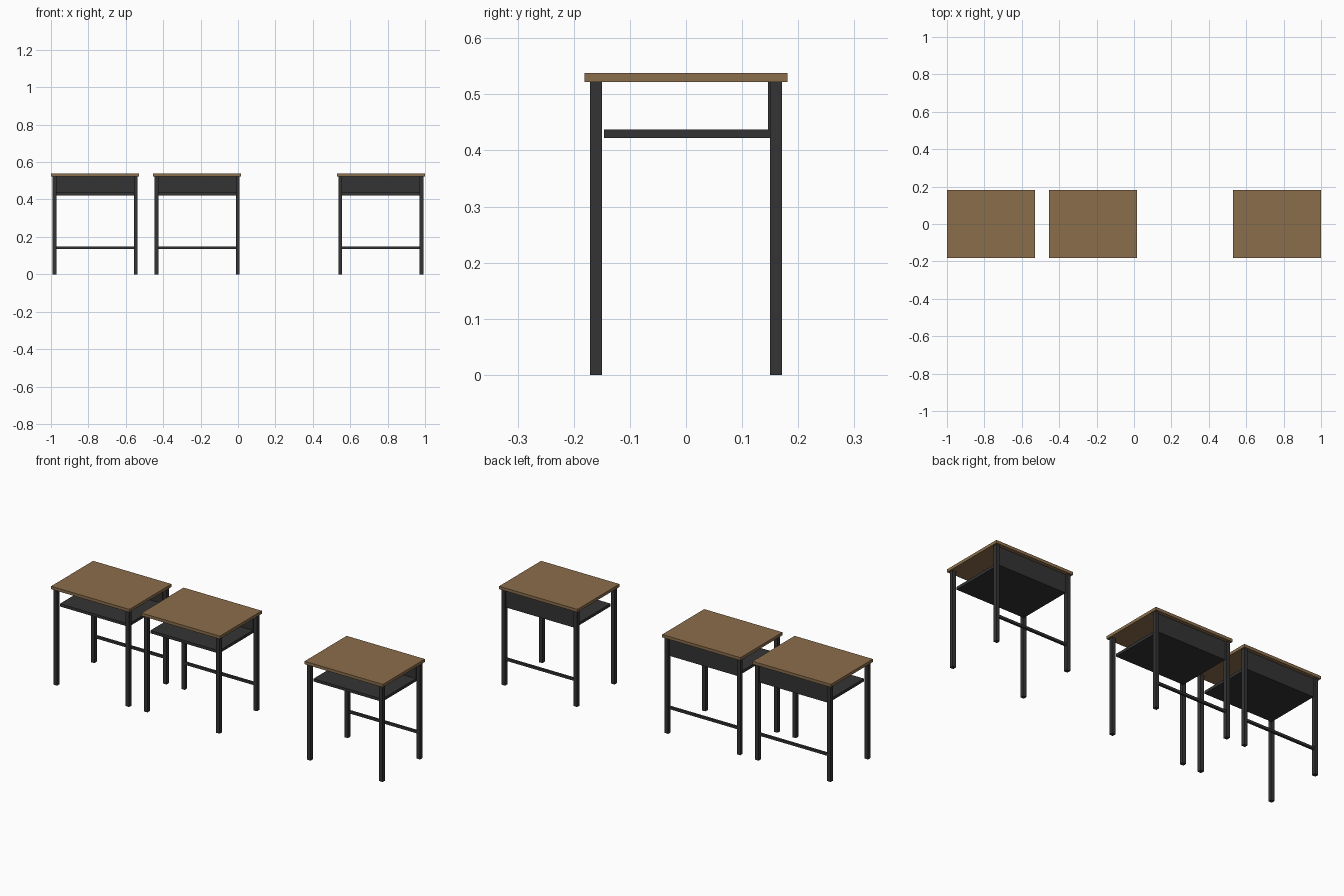
import bpy
import bmesh
from mathutils import Matrix, Vector

cube = bpy.data.objects.get("Cube")
if cube:
    bpy.data.objects.remove(cube, do_unlink=True)


def make_material(name, color):
    mat = bpy.data.materials.new(name)
    mat.use_nodes = True
    mat.diffuse_color = color
    mat.node_tree.nodes["Principled BSDF"].inputs["Base Color"].default_value = color
    return mat


wood = make_material("brown wood", (0.258, 0.153, 0.07, 1))
metal = make_material("dark metal", (0.034, 0.034, 0.034, 1))


def box(name, low, high, mat):
    """Axis-aligned box between two corners."""
    low, high = Vector(low), Vector(high)
    bm = bmesh.new()
    bmesh.ops.create_cube(bm, size=1, matrix=Matrix.Translation((low + high) / 2)
                          @ Matrix.Diagonal((*(high - low), 1)))
    mesh = bpy.data.meshes.new(name)
    bm.to_mesh(mesh)
    bm.free()
    mesh.materials.append(mat)
    obj = bpy.data.objects.new(name, mesh)
    bpy.context.collection.objects.link(obj)
    return obj


HALF_W, HALF_D = 0.236, 0.181     # desktop half size
LEG_X, LEG_Y, LEG_R = 0.2175, 0.1605, 0.0105
TOP_LOW, TOP_HIGH = 0.522, 0.538
INNER = LEG_X - LEG_R             # clear half span between legs


def desk(label, cx):
    # Wooden desktop
    box(label + "_desktop", (cx - HALF_W, -HALF_D, TOP_LOW),
        (cx + HALF_W, HALF_D, TOP_HIGH), wood)
    # Four square legs
    for side, sx in (("right", -1), ("left", 1)):
        for end, sy in (("front", -1), ("back", 1)):
            x, y = cx + sx * LEG_X, sy * LEG_Y
            box(f"{label}_{end}_{side}_leg", (x - LEG_R, y - LEG_R, 0),
                (x + LEG_R, y + LEG_R, TOP_LOW), metal)
    # Book shelf, back panel and low back crossbar
    box(label + "_shelf", (cx - INNER, -0.146, 0.422), (cx + INNER, 0.146, 0.437), metal)
    box(label + "_back_panel", (cx - INNER, 0.146, 0.422), (cx + INNER, 0.161, TOP_LOW), metal)
    box(label + "_crossbar", (cx - INNER, 0.154, 0.135), (cx + INNER, 0.167, 0.148), metal)


for label, cx in (("right_desk", -0.764), ("middle_desk", -0.219), ("left_desk", 0.764)):
    desk(label, cx)
